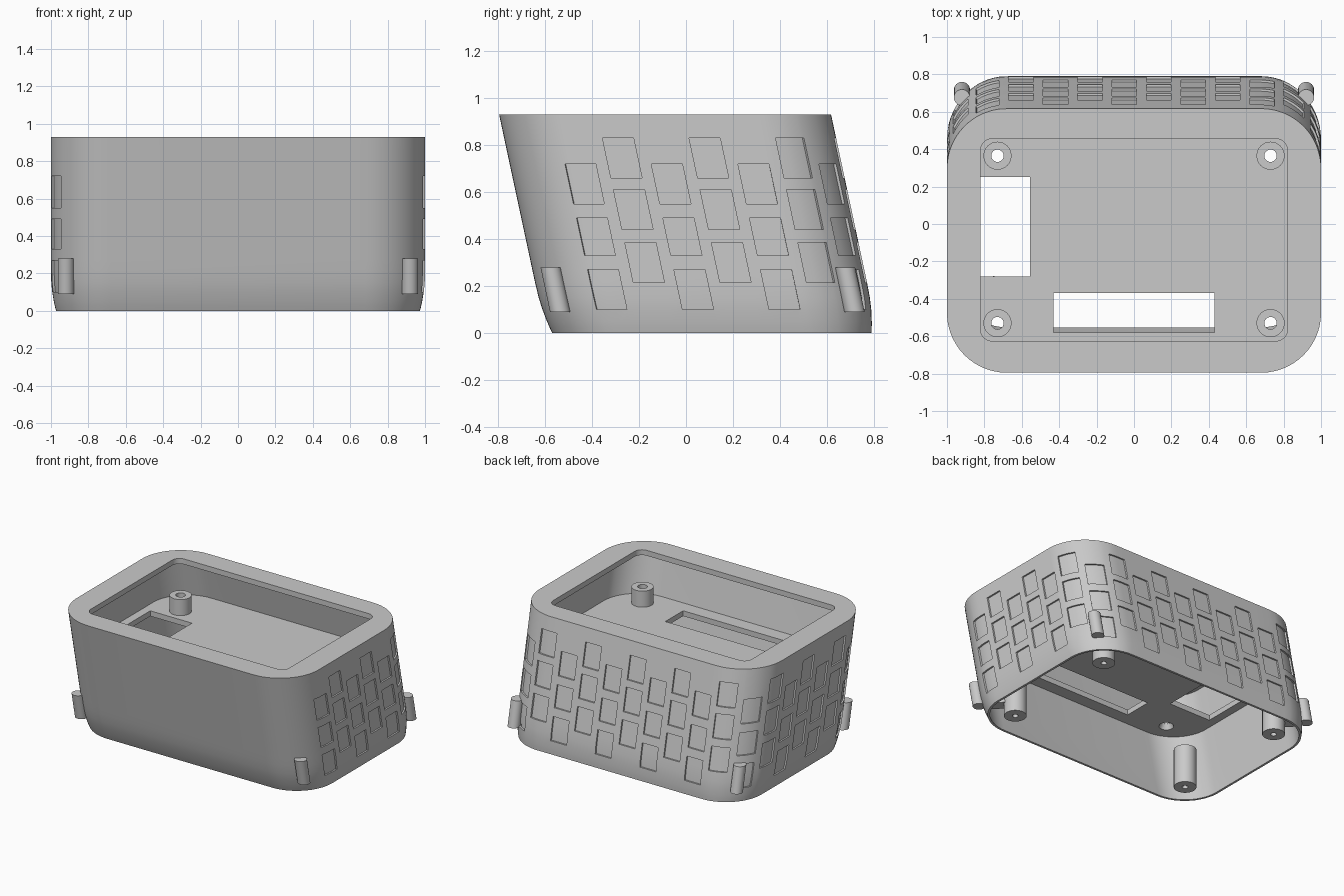
import bpy, bmesh, math
from mathutils import Vector

if "Cube" in bpy.data.objects:
    bpy.data.objects.remove(bpy.data.objects["Cube"])

grey = bpy.data.materials.new("plain grey")
grey.use_nodes = True
grey.diffuse_color = (0.59, 0.59, 0.59, 1)
grey.node_tree.nodes["Principled BSDF"].inputs["Base Color"].default_value = (0.59, 0.59, 0.59, 1)

HEIGHT, SHEAR = 0.93, 0.214
CORE = (0.68, -0.475, 0.297)          # half width, front and back of corner centres at the top
RADIUS, WALL = 0.32, 0.038
OPENING = (0.76, -0.565, 0.395)
FLOOR_LOW, FLOOR_TOP = 0.545, 0.585
ARC = RADIUS * math.pi / 2
SIDE, BACK = CORE[2] - CORE[1], 2 * CORE[0]
PERIMETER = 2 * (SIDE + BACK) + 4 * ARC


def lean(z):
    return SHEAR * (HEIGHT - z)


def finish(bm, name, smooth=True):
    bmesh.ops.recalc_face_normals(bm, faces=bm.faces)
    mesh = bpy.data.meshes.new(name)
    bm.to_mesh(mesh)
    bm.free()
    mesh.materials.append(grey)
    ob = bpy.data.objects.new(name, mesh)
    bpy.context.collection.objects.link(ob)
    bpy.ops.object.select_all(action='DESELECT')
    ob.select_set(True)
    bpy.context.view_layer.objects.active = ob
    if smooth:
        bpy.ops.object.shade_smooth_by_angle(angle=math.radians(30))
    return ob


def outline(s, core, r):
    """Point of a rounded rectangle at distance s along the case outline."""
    hx, y0, y1 = core
    c = [Vector(p) for p in ((hx, y0), (hx, y1), (-hx, y1), (-hx, y0))]
    s %= PERIMETER
    for k in range(4):
        length = BACK if k % 2 else SIDE
        a, b = c[k], c[(k + 1) % 4]
        ang = k * math.pi / 2
        if s <= length:
            p = a.lerp(b, s / length)
            break
        s -= length
        if s <= ARC or k == 3:
            p, ang = b, ang + s / ARC * math.pi / 2
            break
        s -= ARC
    return p + r * Vector((math.cos(ang), math.sin(ang)))


def tuck(z):
    """Inward rounding near the bottom edge."""
    return 0.027 * max(0, 1 - z / 0.2) ** 2


# Recessed cells: staggered columns around the right, back and left
columns = [-0.02 + 0.1842 * i for i in range(23)]
HALF_CELL, CELL_DEPTH = 0.066, 0.012
low_rows = [(0.10, 0.27), (0.33, 0.49), (0.55, 0.72)]
high_rows = [(0.215, 0.385), (0.44, 0.61), (0.66, 0.83)]

stations = {round((c + d) % PERIMETER, 4) for c in columns for d in (-HALF_CELL, HALF_CELL)}
start = 0
for k in range(4):
    start += BACK if k % 2 else SIDE
    for i in range(15):
        s = (start + ARC * i / 14) % PERIMETER
        if all(abs(s - t) > 0.01 for t in stations):
            stations.add(s)
    start += ARC
stations = sorted(stations)


def in_cell(s, z):
    for i, c in enumerate(columns):
        gap = (s - c + PERIMETER / 2) % PERIMETER - PERIMETER / 2
        if abs(gap) < HALF_CELL:
            return any(a < z < b for a, b in (high_rows if i % 2 else low_rows))
    return False


# Leaning shell with a rim around the opening
levels = sorted({0, 0.025, 0.05, 0.15, HEIGHT} | {z for row in low_rows + high_rows for z in row})
rings = [(z, CORE, RADIUS - tuck(z)) for z in levels]
LIP = HEIGHT - 0.04
rings += [(HEIGHT, OPENING, 0.06), (LIP, OPENING, 0.06)]
rings += [(z, CORE, RADIUS - WALL - 0.2 * tuck(z)) for z in (LIP, 0.2, 0.1, 0.05, 0)]

bm = bmesh.new()
loops = []
for z, core, r in rings:
    shift = 0 if core is OPENING else lean(z)
    pts = [outline(s, core, r) for s in stations]
    loops.append([bm.verts.new((p.x, p.y + shift, z)) for p in pts])
cells = []
n = len(stations)
for j, loop in enumerate(loops):
    above = loops[(j + 1) % len(loops)]
    for i in range(n):
        k = (i + 1) % n
        face = bm.faces.new((loop[i], loop[k], above[k], above[i]))
        if j < len(levels) - 1:
            end = stations[k] + (PERIMETER if k == 0 else 0)
            if in_cell((stations[i] + end) / 2, (levels[j] + levels[j + 1]) / 2):
                cells.append(face)
bmesh.ops.recalc_face_normals(bm, faces=bm.faces)
pushed = bmesh.ops.extrude_face_region(bm, geom=cells)["geom"]
for v in (g for g in pushed if isinstance(g, bmesh.types.BMVert)):
    u = v.co.y - lean(v.co.z)
    out = Vector((v.co.x - max(-CORE[0], min(CORE[0], v.co.x)),
                  u - max(CORE[1], min(CORE[2], u)), 0)).normalized()
    v.co -= out * CELL_DEPTH
bmesh.ops.delete(bm, geom=[f for f in cells if f.is_valid], context='FACES')
finish(bm, "shell")

# Floor plate inside the shell
bm = bmesh.new()
plate = []
for z in (FLOOR_LOW, FLOOR_TOP):
    pts = [outline(s, CORE, RADIUS - 0.03) for s in stations]
    plate.append([bm.verts.new((p.x, p.y + lean(z), z)) for p in pts])
bm.faces.new(plate[0])
bm.faces.new(plate[1])
for i in range(n):
    k = (i + 1) % n
    bm.faces.new((plate[0][i], plate[0][k], plate[1][k], plate[1][i]))
floor = finish(bm, "floor_plate", False)


def cut(bm):
    cutter = finish(bm, "floor_cutter", False)
    cutter.hide_render = True
    bpy.context.view_layer.objects.active = floor
    mod = floor.modifiers.new("cut", 'BOOLEAN')
    mod.operation, mod.solver, mod.object = 'DIFFERENCE', 'EXACT', cutter
    bpy.ops.object.modifier_apply(modifier=mod.name)
    bpy.data.objects.remove(cutter)


# Two rectangular windows in the floor
for x0, x1, y0, y1 in ((-0.9, -0.555, -0.28, 0.25), (-0.43, 0.43, -0.58, -0.37)):
    bm = bmesh.new()
    bmesh.ops.create_cube(bm, size=1)
    bmesh.ops.scale(bm, verts=bm.verts, vec=(x1 - x0, y1 - y0, 0.2))
    bmesh.ops.translate(bm, verts=bm.verts, vec=((x0 + x1) / 2, (y0 + y1) / 2, FLOOR_TOP))
    cut(bm)


def tube(name, x, y, z0, z1, r, hole, slant=0):
    """Round post, hollow when hole is above zero."""
    bm = bmesh.new()
    profile = [(r, z0), (r, z1)] + ([(hole, z1), (hole, z0)] if hole else [])
    sides = 32
    loops = [[bm.verts.new((x + q * math.cos(a), y + q * math.sin(a) - slant * (z - z0), z))
              for a in (2 * math.pi * i / sides for i in range(sides))] for q, z in profile]
    for j in range(len(loops) if hole else 1):
        a, b = loops[j], loops[(j + 1) % len(loops)]
        for i in range(sides):
            k = (i + 1) % sides
            bm.faces.new((a[i], a[k], b[k], b[i]))
    if not hole:
        bm.faces.new(loops[0])
        bm.faces.new(loops[1])
    finish(bm, name)


def bracket(name, sx, sy, y_core):
    """Diagonal web from a screw post out to the corner wall."""
    bm = bmesh.new()
    bmesh.ops.create_cube(bm, size=1)
    along = Vector((sx, sy)).normalized()
    for v in bm.verts:
        z = 0.28 if v.co.z > 0 else 0.09
        p = along * (0.3 if v.co.x > 0 else 0.15) + Vector((-along.y, along.x)) * v.co.y * 0.086
        v.co = (sx * CORE[0] + p.x, y_core + lean(z) + p.y, z)
    finish(bm, name, False)


for side, sx in (("left", 1), ("right", -1)):
    for end, sy, y_stand, y_core in (("front", -1, -0.53, CORE[1]), ("back", 1, 0.365, CORE[2])):
        tag = f"{end}_{side}"
        # Standoff on the floor with its flared through hole
        bm = bmesh.new()
        bmesh.ops.create_cone(bm, cap_ends=True, segments=32, radius1=0.05, radius2=0.033,
                              depth=FLOOR_TOP - FLOOR_LOW + 0.002)
        bmesh.ops.translate(bm, verts=bm.verts,
                            vec=(sx * 0.73, y_stand, (FLOOR_LOW + FLOOR_TOP) / 2))
        cut(bm)
        tube(f"standoff_{tag}", sx * 0.73, y_stand, FLOOR_TOP - 0.002, 0.705, 0.075, 0.033)
        # Screw post under the floor, tied to the corner
        tube(f"screw_post_{tag}", sx * 0.75, y_core + lean(0) + sy * 0.08, 0, 0.29, 0.077, 0.02)
        bracket(f"post_bracket_{tag}", sx, sy, y_core)
        # Slanted peg on the outer corner
        tube(f"corner_peg_{tag}", sx * 0.92, y_core + lean(0.09) + sy * 0.24, 0.09, 0.28, 0.043, 0, SHEAR)
